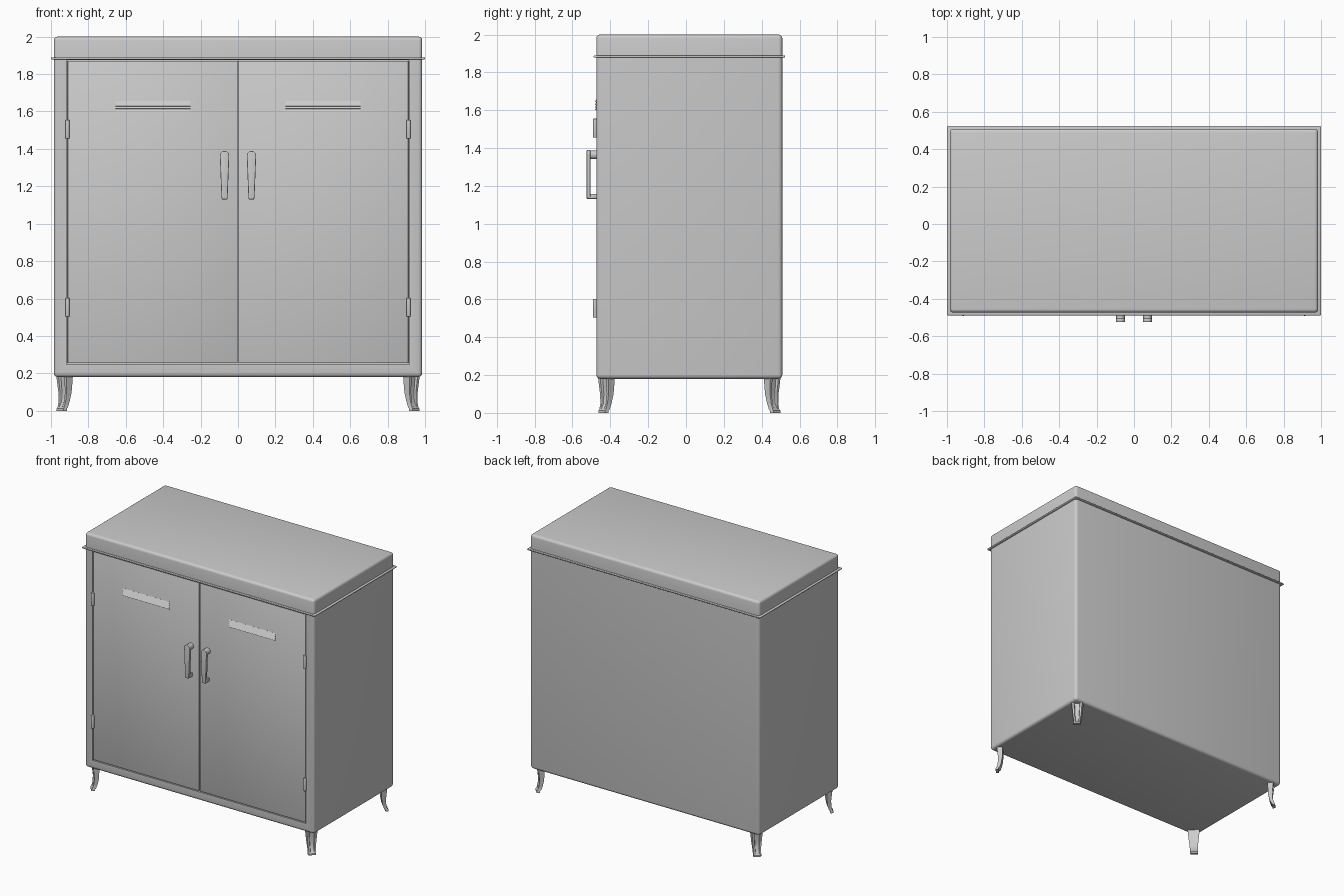
import bpy, bmesh, math
from mathutils import Vector

if "Cube" in bpy.data.objects:
    bpy.data.objects.remove(bpy.data.objects["Cube"])

FRONT, BACK, W = -0.474, 0.509, 0.985
CY = (FRONT + BACK) / 2


def finish(name, bm, angle=35):
    bmesh.ops.recalc_face_normals(bm, faces=bm.faces[:])
    me = bpy.data.meshes.new(name)
    bm.to_mesh(me)
    bm.free()
    ob = bpy.data.objects.new(name, me)
    bpy.context.collection.objects.link(ob)
    bpy.ops.object.select_all(action='DESELECT')
    ob.select_set(True)
    bpy.context.view_layer.objects.active = ob
    bpy.ops.object.shade_smooth_by_angle(angle=math.radians(angle))
    return ob


def box(name, x, y, z, r=0.0, seg=4, flat_z=None):
    """Rounded box; edges lying at height flat_z stay square."""
    bm = bmesh.new()
    bmesh.ops.create_cube(bm, size=1)
    for v in bm.verts:
        v.co = [a[0] + (c + 0.5) * (a[1] - a[0]) for c, a in zip(v.co, (x, y, z))]
    if r:
        edges = [e for e in bm.edges if flat_z is None
                 or any(abs(v.co.z - flat_z) > 1e-4 for v in e.verts)]
        bmesh.ops.bevel(bm, geom=edges, offset=r, segments=seg, profile=0.5, affect='EDGES')
    return finish(name, bm)


def prism(name, pts, offset, r=0.0):
    """Extrude a closed 3D outline, optionally rounding its rims."""
    bm = bmesh.new()
    face = bm.faces.new([bm.verts.new(p) for p in pts])
    res = bmesh.ops.extrude_face_region(bm, geom=[face], use_keep_orig=True)
    top = [v for v in res['geom'] if isinstance(v, bmesh.types.BMVert)]
    bmesh.ops.translate(bm, vec=offset, verts=top)
    if r:
        tops = set(top)
        rim = [e for e in bm.edges if (e.verts[0] in tops) == (e.verts[1] in tops)]
        bmesh.ops.bevel(bm, geom=rim, offset=r, segments=3, profile=0.5, affect='EDGES')
    return finish(name, bm)


def circle(cx, cz, r, y, n=20):
    return [(cx + r * math.cos(2 * math.pi * i / n), y, cz + r * math.sin(2 * math.pi * i / n))
            for i in range(n)]


# Cabinet body with a shallow door recess
body = box("cabinet_body", (-W, W), (FRONT, BACK), (0.18, 1.88), 0.022, flat_z=1.88)
cutter = box("recess_cutter", (-0.917, 0.917), (FRONT - 0.1, FRONT + 0.022), (0.248, 1.876))
cutter.hide_render = True
mod = body.modifiers.new("recess", 'BOOLEAN')
mod.operation, mod.object, mod.solver = 'DIFFERENCE', cutter, 'EXACT'
bpy.context.view_layer.objects.active = body
bpy.ops.object.modifier_apply(modifier=mod.name)
bpy.data.objects.remove(cutter)

# Lid and the thin trim lip beneath it
box("lid", (-W, W), (FRONT, BACK), (1.88, 2.0), 0.02, flat_z=1.88)
lip = box("lid_lip", (-1, 1), (FRONT - 0.015, BACK + 0.015), (1.878, 1.89), 0.0055, 3)

# Legs: flared channel sections lofted from foot to cabinet
# z, outward centre, half width, thickness
LEG = [(0.0, 0.024, 0.030, 0.022), (0.012, 0.024, 0.030, 0.022), (0.02, 0.016, 0.029, 0.024),
       (0.05, 0.006, 0.031, 0.026), (0.10, 0.0, 0.037, 0.032), (0.15, 0.002, 0.042, 0.038),
       (0.195, 0.004, 0.046, 0.042)]


def leg(name, sx, sy):
    bm = bmesh.new()
    out = Vector((sx, sy, 0)).normalized()
    side = Vector((-out.y, out.x, 0))
    base = Vector((sx * 0.927, CY + sy * 0.438, 0))
    rings = []
    for z, c, w, t in LEG:
        d = 0.0 if z < 0.03 else t * 0.35
        prof = [(-w, -t / 2), (-w * 0.85, t / 2), (-w * 0.5, t / 2), (-w * 0.4, t / 2 - d),
                (w * 0.4, t / 2 - d), (w * 0.5, t / 2), (w * 0.85, t / 2), (w, -t / 2)]
        rings.append([bm.verts.new(base + side * u + out * (c + v) + Vector((0, 0, z)))
                      for u, v in prof])
    for a, b in zip(rings, rings[1:]):
        for i in range(8):
            j = (i + 1) % 8
            bm.faces.new((a[i], a[j], b[j], b[i]))
    bm.faces.new(rings[0])
    bm.faces.new(rings[-1])
    finish(name, bm, 40)


for sx, sn in ((-1, "left"), (1, "right")):
    for sy, yn in ((-1, "front"), (1, "back")):
        leg(f"{yn}_{sn}_leg", sx, sy)

    # Door
    box(f"{sn}_door", sorted((sx * 0.003, sx * 0.911)), (FRONT, FRONT + 0.022),
        (0.254, 1.871), 0.003, 2)

    # Louvred vent: saw-tooth profile extruded along x
    x0, n, zt, zb = min(sx * 0.255, sx * 0.655), 4, 1.656, 1.6
    h = (zt - zb) / n
    pts = [(x0, FRONT + 0.005, zb), (x0, FRONT + 0.005, zt)]
    for i in range(n):
        pts += [(x0, FRONT - 0.0005, zt - i * h), (x0, FRONT - 0.008, zt - (i + 1) * h + 0.001)]
    prism(f"{sn}_vent", pts, (0.4, 0, 0))

    # Hinges
    for label, z in (("upper", 1.455), ("lower", 0.503)):
        prism(f"{sn}_{label}_hinge",
              [(sx * 0.912 + 0.0115 * math.cos(a), -0.480 + 0.0115 * math.sin(a), z)
               for a in [2 * math.pi * i / 14 for i in range(14)]], (0, 0, 0.1), 0.004)

    # Handle: tapered grip on two posts
    hx, hz = sx * 0.072, 1.364
    grip = [(hx + 0.025 * math.cos(a), -0.525, hz + 0.025 * math.sin(a))
            for a in [math.pi * i / 12 for i in range(13)]]
    grip += [(hx - 0.016, -0.525, 1.135), (hx - 0.012, -0.525, 1.13),
             (hx + 0.012, -0.525, 1.13), (hx + 0.016, -0.525, 1.135)]
    prism(f"{sn}_handle_grip", grip, (0, 0.02, 0), 0.004)
    prism(f"{sn}_handle_upper_post", circle(hx, hz, 0.023, -0.515), (0, 0.045, 0))
    box(f"{sn}_handle_lower_post", (hx - 0.015, hx + 0.015), (-0.515, FRONT + 0.004),
        (1.131, 1.158), 0.004, 2)
